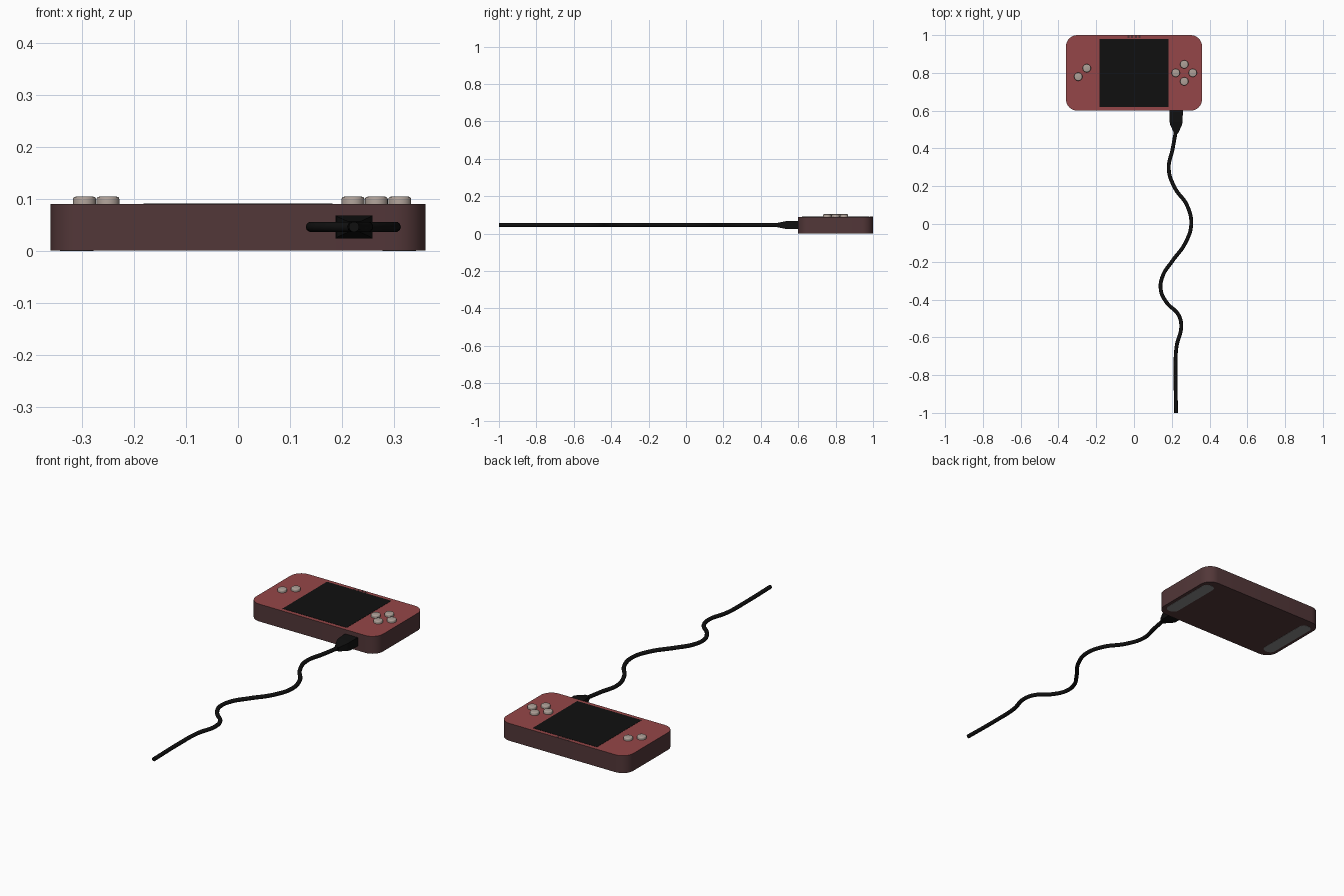
import bpy, bmesh, math

if "Cube" in bpy.data.objects:
    bpy.data.objects.remove(bpy.data.objects["Cube"])


def material(name, rgb):
    m = bpy.data.materials.new(name)
    m.diffuse_color = (*rgb, 1)
    m.use_nodes = True
    m.node_tree.nodes["Principled BSDF"].inputs["Base Color"].default_value = m.diffuse_color
    return m


RED = material("red face", (0.30, 0.062, 0.065))
BROWN = material("dark brown shell", (0.085, 0.038, 0.040))
BLACK = material("black", (0.005, 0.005, 0.005))
BUTTON = material("warm grey button", (0.42, 0.35, 0.31))
PAD = material("grey pad", (0.25, 0.25, 0.25))


def finish(bm, name, mats, smooth=True):
    bmesh.ops.recalc_face_normals(bm, faces=bm.faces)
    me = bpy.data.meshes.new(name)
    bm.to_mesh(me)
    bm.free()
    ob = bpy.data.objects.new(name, me)
    bpy.context.collection.objects.link(ob)
    for m in mats:
        me.materials.append(m)
    if smooth:
        bpy.ops.object.select_all(action='DESELECT')
        ob.select_set(True)
        bpy.context.view_layer.objects.active = ob
        bpy.ops.object.shade_smooth_by_angle(angle=math.radians(35))
    return ob


def slab(name, x0, x1, y0, y1, z0, z1, mats, radius=0.0):
    """Box with rounded vertical corners; second material goes on the top."""
    bm = bmesh.new()
    bmesh.ops.create_cube(bm, size=1)
    for v in bm.verts:
        v.co = ((x0 + x1) / 2 + v.co.x * (x1 - x0),
                (y0 + y1) / 2 + v.co.y * (y1 - y0),
                (z0 + z1) / 2 + v.co.z * (z1 - z0))
    if radius:
        edges = [e for e in bm.edges
                 if abs(e.verts[0].co.z - e.verts[1].co.z) > 1e-5]
        bmesh.ops.bevel(bm, geom=edges, offset=radius, segments=8,
                        profile=0.5, affect='EDGES')
    bm.normal_update()
    if len(mats) > 1:
        for f in bm.faces:
            if f.normal.z > 0.9:
                f.material_index = 1
    return finish(bm, name, mats)


# Console body, screen, rear vent
slab("console_body", -0.36, 0.36, 0.6, 1.0, 0.001, 0.09, [BROWN, RED], 0.06)
slab("screen", -0.182, 0.182, 0.62, 0.98, 0.086, 0.091, [BLACK])
for i in range(4):
    x = -0.03 + i * 0.02
    slab("top_slot", x - 0.005, x + 0.005, 0.984, 0.999, 0.087, 0.0906, [BROWN])

# Grip pads underneath
for s in (-1, 1):
    slab("grip_pad", s * 0.31 - 0.032, s * 0.31 + 0.032, 0.64, 0.96,
         0.0, 0.005, [PAD], 0.03)


# Round buttons with softened rims
def button(x, y):
    bm = bmesh.new()
    bmesh.ops.create_cone(bm, cap_ends=True, segments=24,
                          radius1=0.022, radius2=0.022, depth=0.024)
    bmesh.ops.translate(bm, verts=bm.verts, vec=(x, y, 0.092))
    rim = [e for e in bm.edges if all(v.co.z > 0.1 for v in e.verts)]
    bmesh.ops.bevel(bm, geom=rim, offset=0.005, segments=3,
                    profile=0.5, affect='EDGES')
    finish(bm, "button", [BUTTON])


for x, y in ((-0.295, 0.78), (-0.25, 0.825)):
    button(x, y)
for i in range(4):
    a = i * math.pi / 2
    button(0.266 + 0.045 * math.cos(a), 0.80 + 0.045 * math.sin(a))

# Plug: rectangular sections lofted to a tapered cable end
CX, CZ = 0.223, 0.046
bm = bmesh.new()
rings = []
for y, hx, hz in ((0.605, 0.036, 0.022), (0.54, 0.034, 0.022), (0.525, 0.031, 0.019),
                  (0.48, 0.011, 0.010)):
    rings.append([bm.verts.new((CX + sx * hx, y, CZ + sz * hz))
                  for sx, sz in ((-1, -1), (1, -1), (1, 1), (-1, 1))])
for a, b in zip(rings, rings[1:]):
    for i in range(4):
        j = (i + 1) % 4
        bm.faces.new((a[i], a[j], b[j], b[i]))
bm.faces.new(rings[0])
bm.faces.new(rings[-1])
finish(bm, "plug", [BLACK], smooth=False)

# Wavy cable
path = [(0.223, 0.50), (0.205, 0.40), (0.184, 0.29), (0.217, 0.19), (0.28, 0.10),
        (0.303, 0.0), (0.272, -0.10), (0.20, -0.20), (0.152, -0.275), (0.142, -0.35),
        (0.172, -0.415), (0.235, -0.48), (0.25, -0.54), (0.225, -0.65),
        (0.22, -0.80), (0.223, -1.0)]
cu = bpy.data.curves.new("cable", 'CURVE')
cu.dimensions = '3D'
cu.bevel_depth = 0.010
cu.bevel_resolution = 3
cu.resolution_u = 8
cu.use_fill_caps = True
sp = cu.splines.new('BEZIER')
sp.bezier_points.add(len(path) - 1)
for p, (x, y) in zip(sp.bezier_points, path):
    p.co = (x, y, CZ)
    p.handle_left_type = p.handle_right_type = 'AUTO'
cu.materials.append(BLACK)
cable = bpy.data.objects.new("cable", cu)
bpy.context.collection.objects.link(cable)
bpy.ops.object.select_all(action='DESELECT')
cable.select_set(True)
bpy.context.view_layer.objects.active = cable
bpy.ops.object.convert(target='MESH')
bpy.ops.object.shade_smooth_by_angle(angle=math.radians(40))
